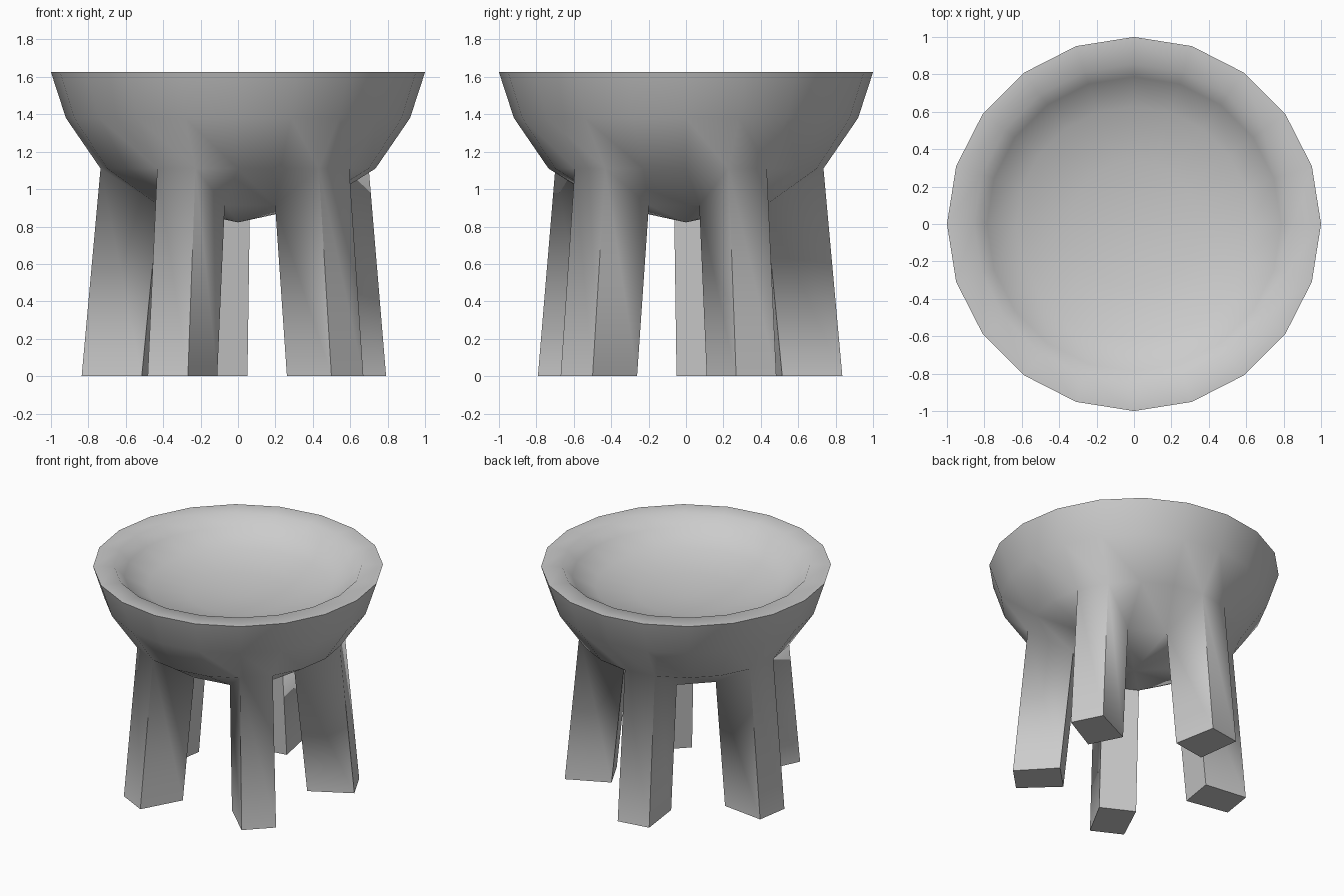
import bpy
import bmesh
from math import radians, cos, sin

cube = bpy.data.objects.get("Cube")
if cube:
    bpy.data.objects.remove(cube, do_unlink=True)

SIDES = 20
STEP = 360 / SIDES
LEG_ANGLES = [27 + 72 * i for i in range(5)]


def make_material(name, colour):
    mat = bpy.data.materials.new(name)
    mat.use_nodes = True
    mat.diffuse_color = colour
    mat.node_tree.nodes["Principled BSDF"].inputs["Base Color"].default_value = colour
    return mat


def vert(bm, r, angle, z):
    a = radians(angle)
    return bm.verts.new((r * cos(a), r * sin(a), z))


def ring(bm, r, z):
    return [vert(bm, r, i * STEP, z) for i in range(SIDES)]


def loft(bm, upper, lower):
    n = len(upper)
    for i in range(n):
        j = (i + 1) % n
        bm.faces.new((upper[i], upper[j], lower[j], lower[i]))


def fan(bm, loop, z):
    pole = vert(bm, 0, 0, z)
    for i, v in enumerate(loop):
        bm.faces.new((v, loop[(i + 1) % len(loop)], pole))


bm = bmesh.new()

# Bowl: shallow dish, flat rim and outer wall in one continuous loft
profile = [(0.342, 1.41), (0.628, 1.465), (0.787, 1.55), (0.855, 1.625),
           (1.0, 1.625), (0.92, 1.38), (0.735, 1.11)]
rings = [ring(bm, r, z) for r, z in profile]
for a, b in zip(rings, rings[1:]):
    loft(bm, a, b)
fan(bm, rings[0], 1.38)

# Underside: the outer ring narrows to ten corners set by the legs
outer = rings[-1]
corners = [vert(bm, 0.43, angle + s * 17.5, 0.914)
           for angle in LEG_ANGLES for s in (-1, 1)]
fan(bm, corners, 0.822)

for k, angle in enumerate(LEG_ANGLES):
    first = round((angle - STEP / 2) / STEP)
    o = [outer[(first + i) % SIDES] for i in range(5)]
    c = [corners[(2 * k + i) % len(corners)] for i in range(3)]
    bm.faces.new((o[1], o[2], c[1]))
    bm.faces.new((o[2], o[3], c[2], c[1]))
    bm.faces.new((o[3], o[4], c[2]))

    # Leg: drops from its patch of the bowl to a foot splayed outward
    foot = [vert(bm, r, angle + turn, 0) for r, turn in
            ((0.836, -8.3), (0.836, 8.3), (0.517, 14.6), (0.517, -14.6))]
    loft(bm, (o[0], o[1], c[1], c[0]), foot)
    bm.faces.new(foot)
bmesh.ops.recalc_face_normals(bm, faces=bm.faces)

mesh = bpy.data.meshes.new("bowl_with_legs")
bm.to_mesh(mesh)
bm.free()
bowl = bpy.data.objects.new("bowl_with_legs", mesh)
bpy.context.collection.objects.link(bowl)
mesh.materials.append(make_material("light_grey", (0.6, 0.6, 0.6, 1)))

# Soft bowl, crisp outer rim and leg edges
bpy.ops.object.select_all(action="DESELECT")
bowl.select_set(True)
bpy.context.view_layer.objects.active = bowl
bpy.ops.object.shade_smooth_by_angle(angle=radians(80))
